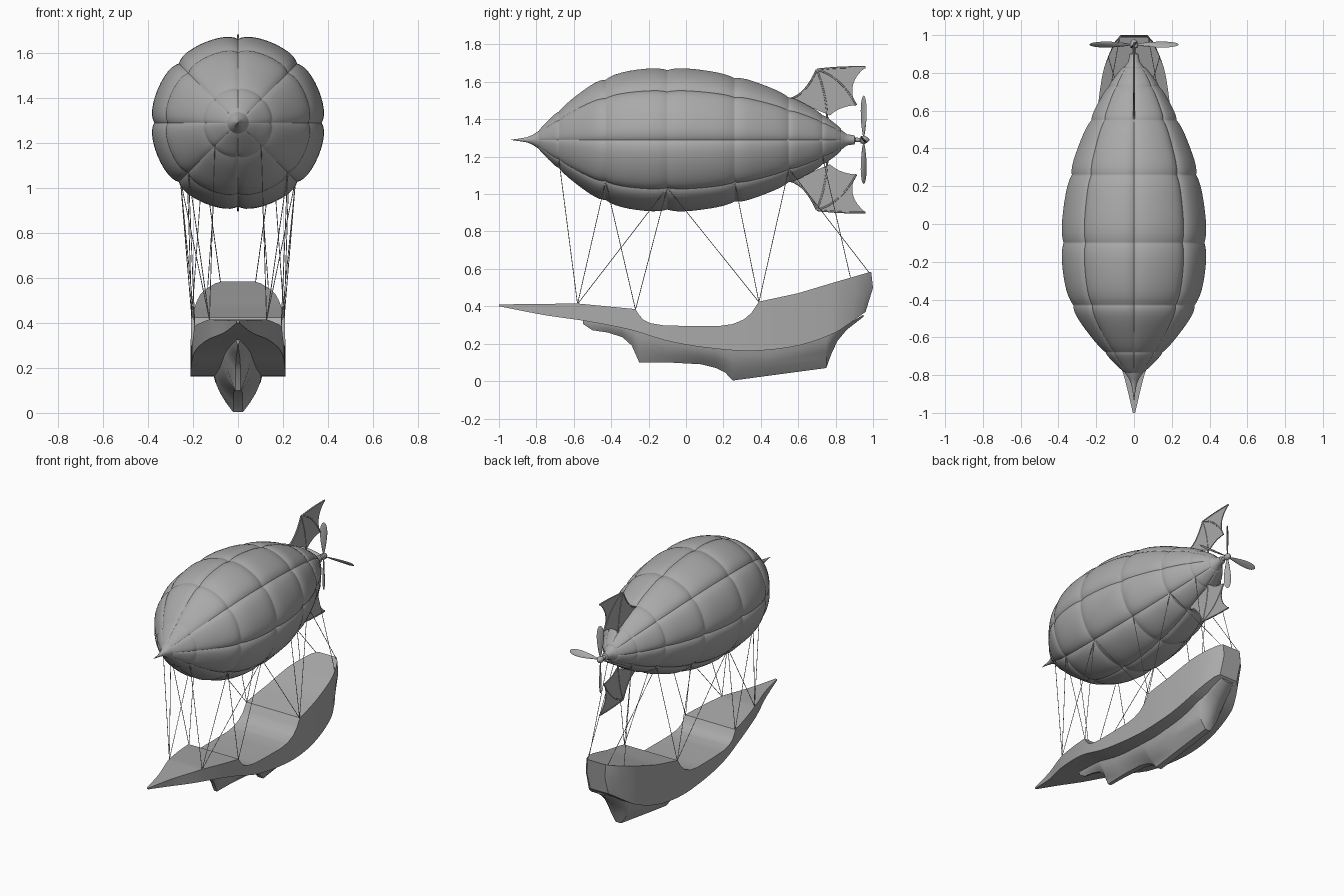
import bpy, bmesh, math
from mathutils import Vector, Matrix

old = bpy.data.objects.get("Cube")
if old:
    bpy.data.objects.remove(old, do_unlink=True)

GREY = (0.4, 0.4, 0.4, 1)
mat = bpy.data.materials.new("plain grey")
mat.use_nodes = True
mat.diffuse_color = GREY
mat.node_tree.nodes["Principled BSDF"].inputs["Base Color"].default_value = GREY

AXIS_Z = 1.29


def finish(name, bm, angle=30):
    bmesh.ops.recalc_face_normals(bm, faces=bm.faces)
    me = bpy.data.meshes.new(name)
    bm.to_mesh(me)
    bm.free()
    me.materials.append(mat)
    ob = bpy.data.objects.new(name, me)
    bpy.context.collection.objects.link(ob)
    bpy.ops.object.select_all(action='DESELECT')
    ob.select_set(True)
    bpy.context.view_layer.objects.active = ob
    bpy.ops.object.shade_smooth_by_angle(angle=math.radians(angle))
    return ob


def loft(bm, rings):
    """Skin closed rings of points and cap both ends."""
    rows = [[bm.verts.new(p) for p in ring] for ring in rings]
    n = len(rows[0])
    for a, b in zip(rows, rows[1:]):
        for i in range(n):
            j = (i + 1) % n
            bm.faces.new((a[i], a[j], b[j], b[i]))
    bm.faces.new(rows[0])
    bm.faces.new(rows[-1])


def linear(pts, x):
    for (x0, y0), (x1, y1) in zip(pts, pts[1:]):
        if x <= x1:
            return y0 + (y1 - y0) * (x - x0) / (x1 - x0)
    return pts[-1][1]


def smooth(pts, x):
    """Cubic curve through the points."""
    def slope(i):
        a, b = pts[max(i - 1, 0)], pts[min(i + 1, len(pts) - 1)]
        return (b[1] - a[1]) / (b[0] - a[0])
    for i in range(len(pts) - 1):
        (x0, y0), (x1, y1) = pts[i], pts[i + 1]
        if x <= x1:
            h = x1 - x0
            t = max(0, (x - x0) / h)
            return ((2*t**3 - 3*t*t + 1) * y0 + (t**3 - 2*t*t + t) * h * slope(i)
                    + (3*t*t - 2*t**3) * y1 + (t**3 - t*t) * h * slope(i + 1))
    return pts[-1][1]


def lathe(name, profile, steps=24):
    bm = bmesh.new()
    loft(bm, [[(r * math.cos(2 * math.pi * i / steps), y, AXIS_Z + r * math.sin(2 * math.pi * i / steps))
               for i in range(steps)] for y, r in profile])
    return finish(name, bm, 40)


def tube(bm, a, b, radius, sides=6):
    a, b = Vector(a), Vector(b)
    turn = (b - a).to_track_quat('Z', 'Y').to_matrix().to_4x4()
    bmesh.ops.create_cone(bm, cap_ends=True, segments=sides, radius1=radius, radius2=radius,
                          depth=(b - a).length, matrix=Matrix.Translation((a + b) / 2) @ turn)


# Balloon envelope: eight quilted gores, each split into puffed panels
SEAMS = [(-.79, .045), (-.68, .152), (-.43, .325), (-.1, .377), (.26, .333),
         (.55, .228), (.73, .132), (.83, .058)]
GORE = 14
bm = bmesh.new()
rings = []
for (y0, _), (y1, _) in zip(SEAMS, SEAMS[1:]):
    for k in range(13):
        u = (1 - math.cos(math.pi * k / 12)) / 2
        y = y0 + (y1 - y0) * u
        puff = min(.013, (y1 - y0) * .05) * (1 - abs(2 * u - 1) ** 5)
        ring = []
        for i in range(8 * GORE):
            v = (1 - math.cos(math.pi * (i % GORE) / GORE)) / 2
            ang = (i // GORE + v) * math.pi / 4
            r = (smooth(SEAMS, y) + puff) * (1 - .04 * abs(2 * v - 1) ** 6)
            ring.append((r * math.cos(ang), y, AXIS_Z + r * math.sin(ang)))
        if k or not rings:
            rings.append(ring)
loft(bm, rings)
finish("balloon_envelope", bm, 50)

# Nose spike, tail cone and propeller hub
lathe("nose_spike", [(-.935, .001), (-.89, .007), (-.85, .014), (-.82, .026), (-.785, .05), (-.76, .06)])
lathe("tail_cone", [(.82, .06), (.845, .042), (.86, .03), (.9, .024), (.905, .012), (.94, .01)])
lathe("propeller_hub", [(.93, .008), (.935, .02), (.955, .022), (.967, .016), (.98, .003)])

# Four twisted propeller blades
bm = bmesh.new()
for q in range(4):
    blade = bmesh.ops.create_uvsphere(bm, u_segments=12, v_segments=10, radius=1)["verts"]
    spin = Matrix.Rotation(q * math.pi / 2, 4, 'Y')
    for v in blade:
        t = (v.co.z + 1) / 2
        p = Vector((v.co.x * .032 * (.35 + .65 * t), v.co.y * .006, .012 + .225 * t))
        p = Matrix.Rotation(math.radians(55 - 20 * t), 4, 'Z') @ p
        v.co = Vector((0, .95, AXIS_Z)) + spin @ p
finish("propeller_blades", bm)

# Bat-wing tail fins, mirrored above and below the axis
ROOT, WRIST, TIP = (.56, .22), (.70, .375), (.96, .388)
FINGER, HEEL = (.91, .185), (.755, .115)


def arc(a, mid, b, n=8):
    """Curved edge from a to b bending toward mid."""
    return [tuple((1-t)**2 * a[i] + 2*t*(1-t) * mid[i] + t*t * b[i] for i in (0, 1))
            for t in (k / n for k in range(n))]


for name, side in (("upper_fin", 1), ("lower_fin", -1)):
    place = lambda p, x=0: (x, p[0], AXIS_Z + side * p[1])
    lead = arc(ROOT, (.64, .24), WRIST) + arc(WRIST, (.82, .39), TIP)
    edge = lead + arc(TIP, (.85, .30), FINGER) + arc(FINGER, (.81, .18), HEEL)
    bm = bmesh.new()
    loft(bm, [[place(p, x) for p in edge] for x in (-.003, .003)])
    for bone in (lead + [TIP], arc(WRIST, (.83, .34), FINGER) + [FINGER],
                 arc(WRIST, (.75, .25), HEEL) + [HEEL]):
        for a, b in zip(bone, bone[1:]):
            tube(bm, place(a), place(b), .006)
    finish(name, bm)

# Hull: flat stepped deck over a swept wale
SHEER = [(-1, .41), (-.58, .415), (-.27, .385), (-.255, .36), (-.23, .33), (-.19, .31), (-.12, .298),
         (0, .295), (.18, .295), (.25, .305), (.31, .33), (.35, .365), (.39, .425), (.6, .47),
         (.8, .53), (.99, .585)]
WALE = [(-1, .40), (-.75, .352), (-.53, .32), (-.3, .275), (-.1, .215), (.1, .18), (.35, .162),
        (.6, .19), (.8, .26), (.99, .37)]
BEAM = [(-1, .006), (-.8, .055), (-.58, .13), (-.27, .195), (0, .21), (.4, .208), (.6, .193),
        (.8, .165), (.9, .13), (.96, .1), (.99, .07)]
stations = sorted({p[0] for p in SHEER + WALE + BEAM} | {round(-.96 + .06 * k, 2) for k in range(32)})
rings = []
for y in stations:
    w, top, low = smooth(BEAM, y), linear(SHEER, y), smooth(WALE, y)
    rake = max(0, (y - .8) / .19)
    half = [(w, y, top), (w, y + .01 * rake, top + (low - top) * .4), (w, y - .03 * rake, low)]
    rings.append(half + [(-x, b, c) for x, b, c in reversed(half)])
bm = bmesh.new()
loft(bm, rings)
finish("hull", bm)

# Keel: scalloped fin-like belly under the hull
KEEL = [(-.55, .305), (-.5, .272), (-.42, .26), (-.34, .235), (-.29, .19), (-.25, .1), (-.1, .1),
        (.08, .09), (.16, .07), (.21, .045), (.25, .003), (.45, .03), (.75, .07), (.775, .14),
        (.81, .215), (.86, .275), (.95, .345)]
KEEL_BEAM = [(-.55, .01), (-.25, .06), (.25, .106), (.75, .1), (.95, .05)]
rings = []
for y, low in KEEL:
    w, top = smooth(KEEL_BEAM, y), smooth(WALE, y) + .01
    foot = .2 * w
    half = [(foot + (w - foot) * (1 - t ** 1.7), y, top + (low - top) * t) for t in (0, .25, .5, .75, 1)]
    rings.append(half + [(-x, b, c) for x, b, c in reversed(half)])
bm = bmesh.new()
loft(bm, rings)
finish("keel", bm)

# Rigging from the lower diagonal seams to the hull rail
LINES = [(-.68, -.58), (-.43, -.58), (-.1, -.58), (-.43, -.27), (-.1, -.27), (-.1, .39),
         (.26, .39), (.55, .39), (.55, .98), (.73, .88)]
bm = bmesh.new()
for y0, y1 in LINES:
    d = smooth(SEAMS, y0) * math.sqrt(.5) * .96
    for s in (-1, 1):
        tube(bm, (s * d, y0, AXIS_Z - d), (s * (smooth(BEAM, y1) - .003), y1, linear(SHEER, y1) - .003), .002, 5)
finish("rigging", bm)
